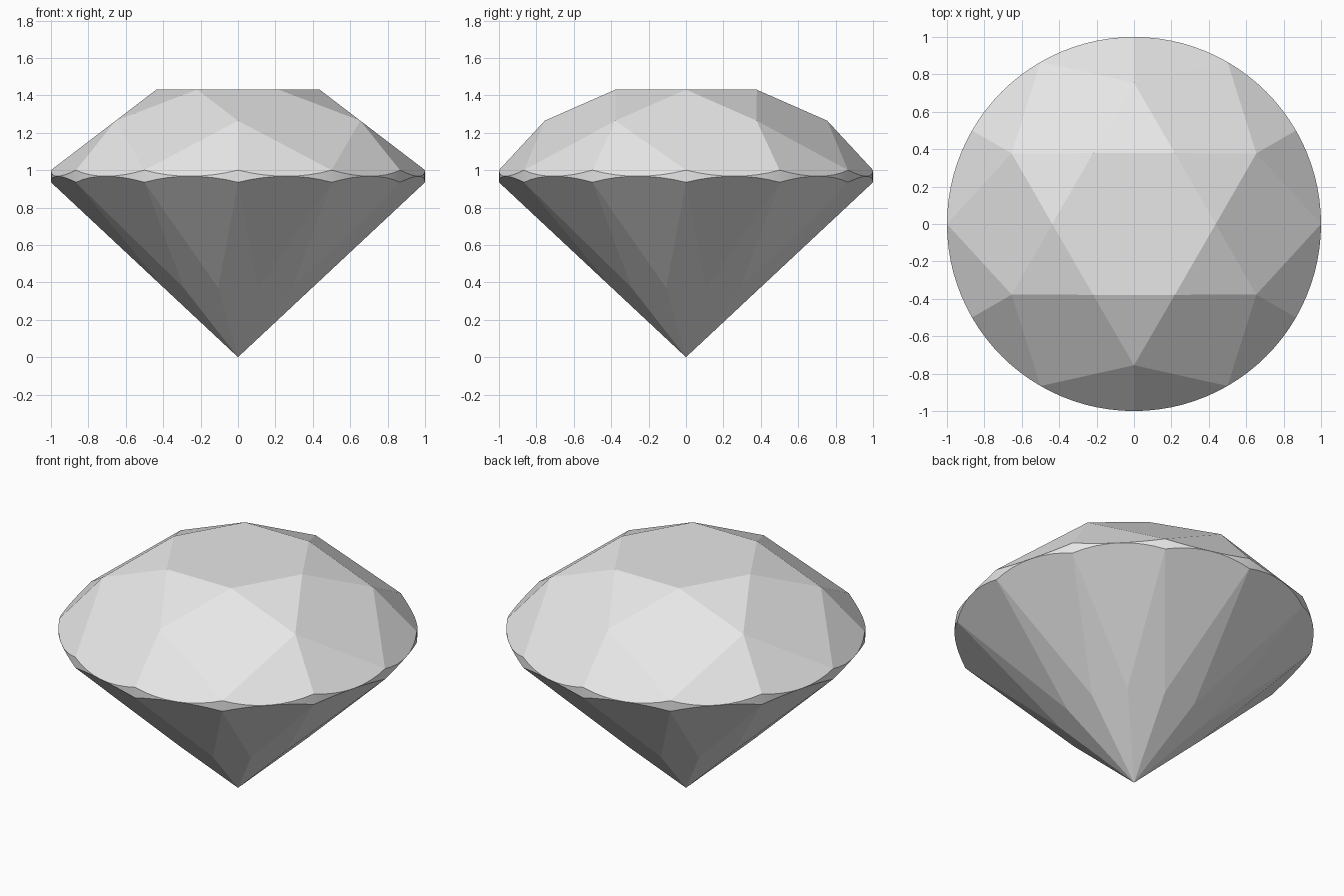
import bpy
import bmesh
from math import cos, sin, radians

old = bpy.data.objects.get("Cube")
if old:
    bpy.data.objects.remove(old, do_unlink=True)

# Cut proportions
TABLE_R, TABLE_Z = 0.437, 1.43      # flat top hexagon
STAR_R = 0.755                      # crown corner ring
GIRDLE_TOP, GIRDLE_LOW = 1.0, 0.935
PAVILION_R = 0.41                   # ring of lower kite corners
STEPS = 8                           # girdle segments per 30 degrees
DIP = (GIRDLE_TOP - GIRDLE_LOW) / 2  # scallop depth

# Corner heights that keep the kite facets flat
crown_slope = (TABLE_Z - GIRDLE_TOP) / (1 - TABLE_R)
STAR_Z = GIRDLE_TOP + crown_slope * (1 - STAR_R * cos(radians(30)))
PAVILION_Z = GIRDLE_LOW * PAVILION_R * cos(radians(15))

bm = bmesh.new()


def ring(radius, z, count, start):
    """Corner points evenly spaced around the axis."""
    verts = []
    for i in range(count):
        a = radians(start + i * 360 / count)
        verts.append(bm.verts.new((radius * cos(a), radius * sin(a), z)))
    return verts


def scalloped_ring(z, dip):
    """Girdle edge where the flat facets meet the round side."""
    verts = []
    for i in range(12 * STEPS):
        a = radians(i * 30 / STEPS)
        off = radians((i % STEPS) * 30 / STEPS - 15)
        f = (cos(off) - cos(radians(15))) / (1 - cos(radians(15)))
        verts.append(bm.verts.new((cos(a), sin(a), z + dip * f)))
    return verts


def arc(edge, k):
    """Girdle points spanning the k-th twelfth."""
    return [edge[(k * STEPS + j) % len(edge)] for j in range(STEPS + 1)]


table = ring(TABLE_R, TABLE_Z, 6, 0)
star = ring(STAR_R, STAR_Z, 6, 30)
top = scalloped_ring(GIRDLE_TOP, -DIP)
low = scalloped_ring(GIRDLE_LOW, DIP)
pavilion = ring(PAVILION_R, PAVILION_Z, 12, 15)
tip = bm.verts.new((0, 0, 0))

# Crown: table, kites, star facets and upper girdle facets
bm.faces.new(table)
for i in range(6):
    bm.faces.new((table[i], star[i - 1], top[2 * i * STEPS], star[i]))
    bm.faces.new((table[i], star[i], table[(i + 1) % 6]))
    for k in (2 * i, 2 * i + 1):
        bm.faces.new([star[i]] + arc(top, k))

# Pavilion: lower girdle facets and long kites down to the tip
for k in range(12):
    bm.faces.new([pavilion[k]] + arc(low, k)[::-1])
    bm.faces.new((tip, pavilion[k], low[k * STEPS], pavilion[k - 1]))

# Girdle: narrow round band
for i in range(len(top)):
    j = (i + 1) % len(top)
    band = bm.faces.new((low[i], low[j], top[j], top[i]))
    band.smooth = True

bmesh.ops.remove_doubles(bm, verts=bm.verts[:], dist=0.0005)
bmesh.ops.recalc_face_normals(bm, faces=bm.faces[:])

mesh = bpy.data.meshes.new("gem")
bm.to_mesh(mesh)
bm.free()
gem = bpy.data.objects.new("gem", mesh)
bpy.context.collection.objects.link(gem)

# Single pale grey
color = (0.8, 0.8, 0.8, 1)
mat = bpy.data.materials.new("pale_grey")
mat.use_nodes = True
mat.diffuse_color = color
mat.node_tree.nodes["Principled BSDF"].inputs["Base Color"].default_value = color
mesh.materials.append(mat)
